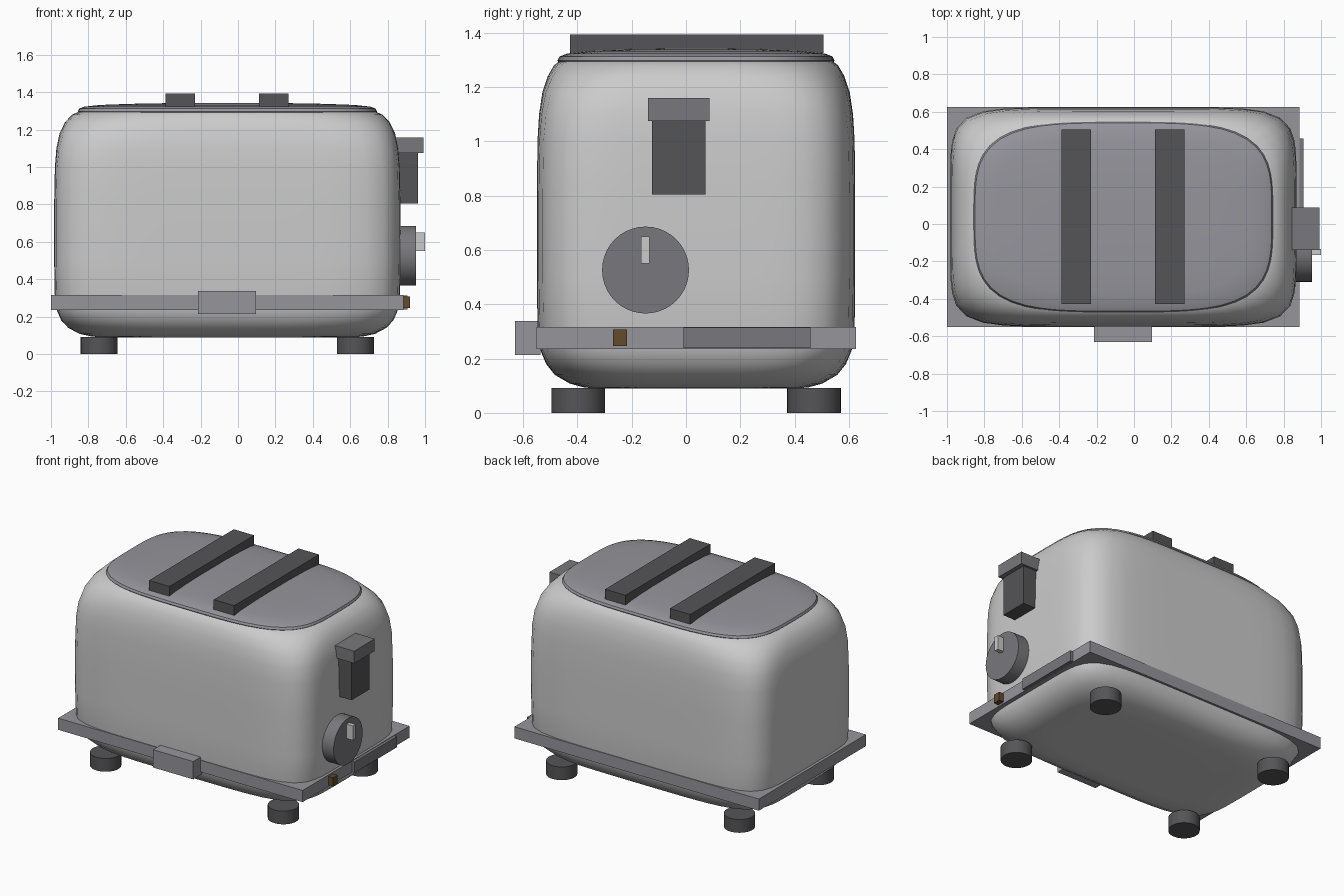
import bpy, bmesh
from math import cos, sin, pi, radians

if "Cube" in bpy.data.objects:
    bpy.data.objects.remove(bpy.data.objects["Cube"])

CX, CY = -0.057, 0.037


def mat(name, rgb):
    m = bpy.data.materials.new(name)
    m.diffuse_color = (*rgb, 1)
    m.use_nodes = True
    m.node_tree.nodes["Principled BSDF"].inputs["Base Color"].default_value = m.diffuse_color
    return m


DARK = mat("dark_grey", (0.09, 0.09, 0.095))
MID = mat("mid_grey", (0.19, 0.19, 0.205))
STEEL = mat("steel_grey", (0.30, 0.30, 0.33))
BROWN = mat("brown", (0.12, 0.07, 0.025))


def finish(name, bm, material=None, smooth=False, angle=35):
    bmesh.ops.recalc_face_normals(bm, faces=bm.faces)
    me = bpy.data.meshes.new(name)
    bm.to_mesh(me)
    bm.free()
    ob = bpy.data.objects.new(name, me)
    bpy.context.collection.objects.link(ob)
    if material:
        me.materials.append(material)
    if smooth:
        bpy.ops.object.select_all(action='DESELECT')
        ob.select_set(True)
        bpy.context.view_layer.objects.active = ob
        bpy.ops.object.shade_smooth_by_angle(angle=radians(angle))
    return ob


def box(name, x, y, z, material=None):
    bm = bmesh.new()
    bmesh.ops.create_cube(bm, size=1)
    for v in bm.verts:
        v.co = [lo + (c + 0.5) * (hi - lo) for c, (lo, hi) in zip(v.co, (x, y, z))]
    return finish(name, bm, material)


def loft(name, rings, material=None, centre=(CX, CY), axis='Z', seg=72, angle=35):
    """Stack of superellipse rings (height, half_a, half_b, exponent)."""
    bm = bmesh.new()
    loops = []
    for h, a, b, n in rings:
        loop = []
        for i in range(seg):
            c, s = cos(2 * pi * i / seg), sin(2 * pi * i / seg)
            r = (abs(c) ** n + abs(s) ** n) ** (-1 / n)
            p, q = centre[0] + a * r * c, centre[1] + b * r * s
            loop.append(bm.verts.new((p, q, h) if axis == 'Z' else (h, p, q)))
        loops.append(loop)
    for l0, l1 in zip(loops, loops[1:]):
        for i in range(seg):
            j = (i + 1) % seg
            bm.faces.new((l0[i], l0[j], l1[j], l1[i]))
    bm.faces.new(loops[0])
    bm.faces.new(loops[-1])
    return finish(name, bm, material, True, angle)


# Rounded body shell
loft("body", [
    (0.09, 0.60, 0.33, 4.0), (0.093, 0.72, 0.41, 4.2), (0.108, 0.79, 0.465, 4.6),
    (0.14, 0.85, 0.52, 5.2), (0.18, 0.888, 0.552, 5.8), (0.23, 0.91, 0.573, 6.3),
    (0.32, 0.923, 0.584, 6.8), (0.50, 0.926, 0.586, 7.0), (0.80, 0.926, 0.586, 7.0),
    (1.00, 0.922, 0.584, 6.8), (1.10, 0.914, 0.578, 6.3), (1.18, 0.897, 0.566, 5.6),
    (1.24, 0.868, 0.546, 4.8), (1.28, 0.83, 0.523, 4.1), (1.30, 0.785, 0.495, 3.7),
    (1.31, 0.70, 0.43, 3.6)], angle=60)

# Slightly domed lid
loft("top_lid", [
    (1.28, 0.79, 0.50, 3.7), (1.297, 0.80, 0.51, 3.7), (1.312, 0.793, 0.503, 3.7),
    (1.323, 0.765, 0.475, 3.7), (1.332, 0.68, 0.41, 3.7), (1.338, 0.52, 0.30, 3.5),
    (1.342, 0.30, 0.17, 3.0)], STEEL)

# Bread slots
for i, (x0, x1) in enumerate(((-0.387, -0.23), (0.112, 0.27))):
    box(f"bread_slot_{i + 1}", (x0, x1), (-0.427, 0.506), (1.325, 1.393), DARK)

# Base band with front latch and side plates
box("base_band", (-1.0, 0.884), (-0.551, 0.626), (0.236, 0.317), STEEL)
box("front_tab", (-0.214, 0.096), (-0.63, -0.535), (0.214, 0.338), STEEL)
box("side_plate", (0.87, 0.905), (-0.01, 0.458), (0.239, 0.314), MID)
box("indicator_light", (0.87, 0.92), (-0.268, -0.217), (0.247, 0.307), BROWN)

# Lever
box("lever_stem", (0.84, 0.963), (-0.125, 0.072), (0.804, 1.08), DARK)
box("lever_cap", (0.845, 0.993), (-0.139, 0.087), (1.074, 1.159), MID)

# Browning knob with pointer
loft("knob", [(0.84, 0.16, 0.16, 2), (0.953, 0.16, 0.16, 2)], MID,
     (-0.149, 0.526), 'X', 40)
box("knob_pointer", (0.94, 1.0), (-0.165, -0.135), (0.55, 0.65))

# Feet
for sx, x in (("left", -0.742), ("right", 0.628)):
    for sy, y in (("front", -0.397), ("back", 0.471)):
        loft(f"{sy}_{sx}_foot", [(0, 0.099, 0.099, 2), (0.092, 0.099, 0.099, 2)],
             DARK, (x, y), seg=32)
